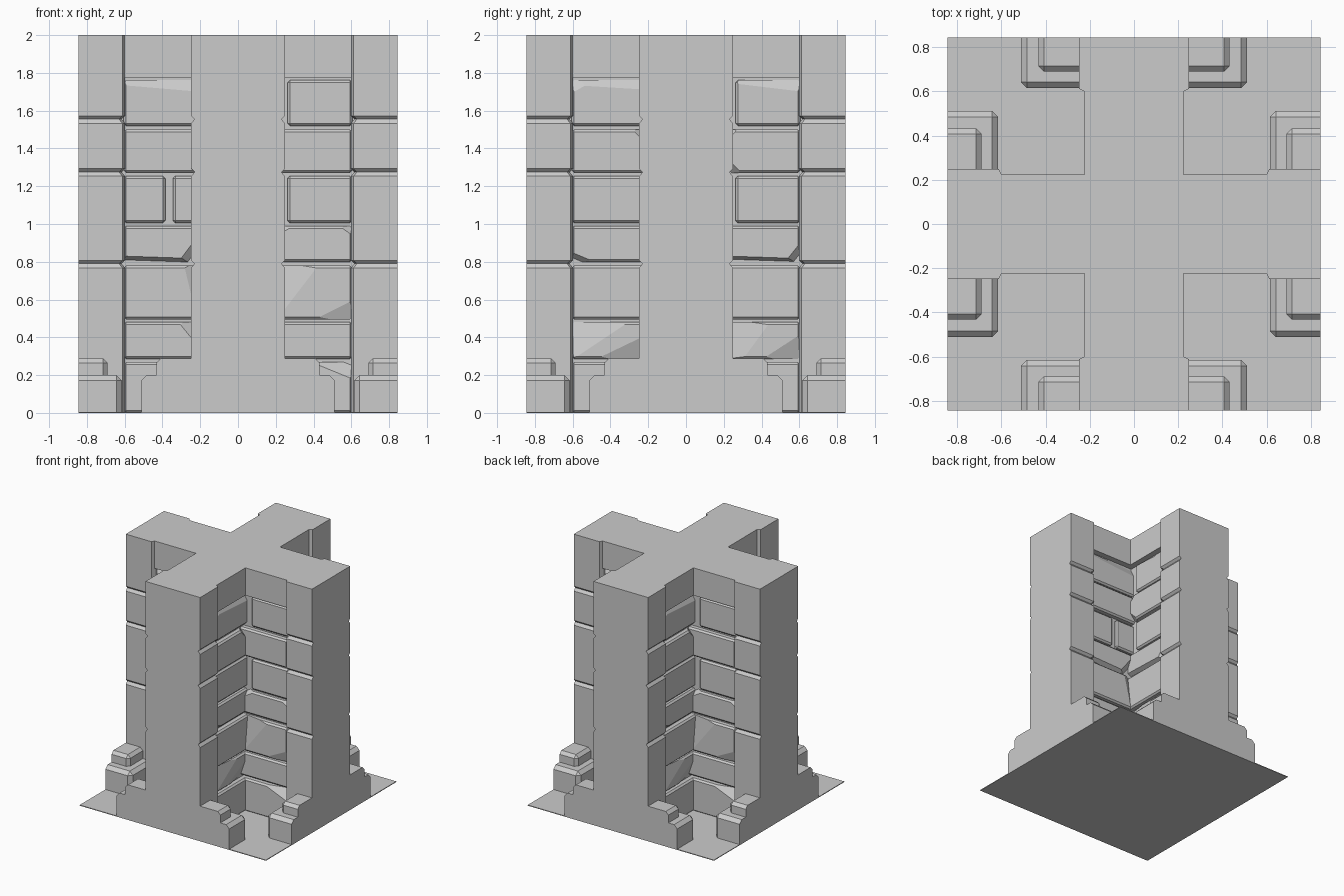
import bpy, bmesh, math
from mathutils import Vector, Matrix

if "Cube" in bpy.data.objects:
    bpy.data.objects.remove(bpy.data.objects["Cube"])

R = 0.845          # half width of the footprint
H = 2.0


def finish(bm, name):
    bmesh.ops.recalc_face_normals(bm, faces=bm.faces)
    me = bpy.data.meshes.new(name)
    bm.to_mesh(me)
    bm.free()
    ob = bpy.data.objects.new(name, me)
    bpy.context.collection.objects.link(ob)
    return ob


def box(bm, lo, hi, bevel=0.0, cuts=()):
    """Bevelled box; each cut is (point, normal) and removes the normal side."""
    t = bmesh.new()
    bmesh.ops.create_cube(t, size=1)
    for v in t.verts:
        v.co = Vector([lo[i] + (v.co[i] + 0.5) * (hi[i] - lo[i]) for i in range(3)])
    if bevel:
        bmesh.ops.bevel(t, geom=t.edges[:], offset=bevel, segments=1,
                        profile=0.5, affect='EDGES')
    for co, no in cuts:
        r = bmesh.ops.bisect_plane(t, geom=t.verts[:] + t.edges[:] + t.faces[:],
                                   plane_co=co, plane_no=no, clear_outer=True)
        edges = [e for e in r['geom_cut'] if isinstance(e, bmesh.types.BMEdge)]
        if edges:
            bmesh.ops.holes_fill(t, edges=edges, sides=0)
    me = bpy.data.meshes.new("tmp")
    t.to_mesh(me)
    t.free()
    bm.from_mesh(me)
    bpy.data.meshes.remove(me)


# Floor plate
bm = bmesh.new()
box(bm, (-R, -R, 0), (R, R, 0.006))
finish(bm, "floor_plate")

# Mortar core: plus-shaped, behind the bricks
bm = bmesh.new()
c, e = 0.175, 0.63
plan = [(e, -c), (e, c), (c, c), (c, e), (-c, e), (-c, c),
        (-e, c), (-e, -c), (-c, -c), (-c, -e), (c, -e), (c, -c)]
f = bm.faces.new([bm.verts.new((x, y, 0)) for x, y in plan])
r = bmesh.ops.extrude_face_region(bm, geom=[f])
bmesh.ops.translate(bm, vec=(0, 0, H),
                    verts=[v for v in r['geom'] if isinstance(v, bmesh.types.BMVert)])
finish(bm, "mortar_core")


# Pilasters at the arm ends: plan rings lofted upward, pinched at V grooves
def pilaster(name, angle):
    bm = bmesh.new()
    levels = [(0, 0)]
    for z in (0.79, 1.275, 1.555):
        levels += [(z - 0.022, 0), (z, 0.018), (z + 0.018, 0)]
    levels.append((H, 0))
    rings = []
    for z, d in levels:
        w, i = 0.248 - d, 0.612 + d
        pts = [(i - 0.014, -w + 0.028), (i, -w), (R, -w),
               (R, w), (i, w), (i - 0.014, w - 0.028)]
        rings.append([bm.verts.new((x, y, z)) for x, y in pts])
    for a, b in zip(rings, rings[1:]):
        for k in range(6):
            bm.faces.new((a[k], a[(k + 1) % 6], b[(k + 1) % 6], b[k]))
    bm.faces.new(rings[0])
    bm.faces.new(rings[-1])
    bm.transform(Matrix.Rotation(angle, 4, 'Z'))
    finish(bm, name)


# Stepped plinth stones on both sides of each pilaster
def plinth(name, angle):
    bm = bmesh.new()
    end = [((R, 0, 0), (1, 0, 0))]
    box(bm, (0.615, 0.2, -0.05), (R + 0.1, 0.512, 0.2), 0.028,
        end + [((0, 0, 0), (0, 0, -1)), ((0.615, 0.46, 0.2), (-0.5, 0.6, 1.0))])
    box(bm, (0.69, 0.2, 0.15), (R + 0.1, 0.432, 0.288), 0.024, end)
    r = bmesh.ops.duplicate(bm, geom=bm.verts[:] + bm.edges[:] + bm.faces[:])
    for v in r['geom']:
        if isinstance(v, bmesh.types.BMVert):
            v.co.y *= -1
    bm.transform(Matrix.Rotation(angle, 4, 'Z'))
    finish(bm, name)


for k, side in enumerate(("right", "back", "left", "front")):
    pilaster(side + "_pilaster", k * math.pi / 2)
    plinth(side + "_plinth", k * math.pi / 2)

# Brick courses: bottom, top, outward reach
COURSES = [(0.0, 0.27, 0.222), (0.285, 0.48, 0.215), (0.495, 0.78, 0.222),
           (0.80, 0.99, 0.208), (1.005, 1.255, 0.205), (1.27, 1.5, 0.22),
           (1.52, 1.762, 0.205), (1.775, H, 0.224)]

# Chipped corners per wall: course -> (inner/outer, low/high, du, dz, depth)
STYLES = {
    "A": {1: [(-1, 1, 0.09, 0.11, 0.05)], 2: [(-1, 1, 0.06, 0.25, 0.03)],
          3: [(-1, -1, 0.09, 0.12, 0.06), (1, -1, 0.9, 0.03, 0.05)],
          6: [(-1, 1, 0.7, 0.06, 0.03)]},
    "B": {0: [(1, 1, 0.22, 0.09, 0.06)],
          2: [(-1, 1, 0.2, 0.26, 0.03), (1, -1, 0.2, 0.1, 0.03)],
          3: [(-1, 1, 0.07, 0.04, 0.04), (1, 1, 0.07, 0.05, 0.04)]},
    "C": {1: [(1, 1, 0.3, 0.2, 0.04), (-1, -1, 0.25, 0.12, 0.04)],
          3: [(1, -1, 0.12, 0.05, 0.06)], 5: [(-1, 1, 0.06, 0.06, 0.05)],
          6: [(1, 1, 0.12, 0.07, 0.03), (-1, 1, 0.8, 0.05, 0.03)]},
    "D": {1: [(-1, 1, 0.22, 0.3, 0.03), (1, -1, 0.2, 0.13, 0.04)],
          3: [(1, -1, 0.08, 0.1, 0.06), (-1, -1, 0.9, 0.03, 0.06)],
          5: [(-1, -1, 0.07, 0.07, 0.06), (-1, 1, 0.05, 0.05, 0.06)],
          6: [(1, 1, 0.5, 0.06, 0.03)]},
}


def brick_wall(name, along, facing, style):
    bm = bmesh.new()
    for n, (z0, z1, out) in enumerate(COURSES):
        spans = [(0.12, 0.605)]
        if n == 4 and style == "A":
            spans = [(0.12, 0.345), (0.385, 0.605)]
        elif n in (4, 6) and style in "BD":
            spans = [(0.262, 0.605)]
        for u0, u1 in spans:
            cuts = []
            for su, sz, du, dz, dn in STYLES[style].get(n, ()):
                u = 0.605 if su > 0 else 0.225
                z = z1 if sz > 0 else z0
                cuts.append((Vector((u - su * du, out, z)),
                             Vector((su / du, 1 / dn, sz / dz)).normalized()))
            if n == 7:     # cap course stays flush with the top
                box(bm, (u0, 0.1, z0), (u1, out, z1))
            else:
                box(bm, (u0, 0.1, z0), (u1, out, z1), 0.013, cuts)
    # local (u, outward, z) to world
    m = Matrix.Identity(4)
    for i in range(2):
        m[i][0], m[i][1] = along[i], facing[i]
    bm.transform(m)
    finish(bm, name)


X, Y, NX, NY = (1, 0), (0, 1), (-1, 0), (0, -1)
brick_wall("front_left_bricks", NX, NY, "A")
brick_wall("front_right_bricks", X, NY, "B")
brick_wall("right_front_bricks", NY, X, "C")
brick_wall("right_back_bricks", Y, X, "D")
brick_wall("back_right_bricks", X, Y, "A")
brick_wall("back_left_bricks", NX, Y, "B")
brick_wall("left_back_bricks", Y, NX, "C")
brick_wall("left_front_bricks", NY, NX, "D")
